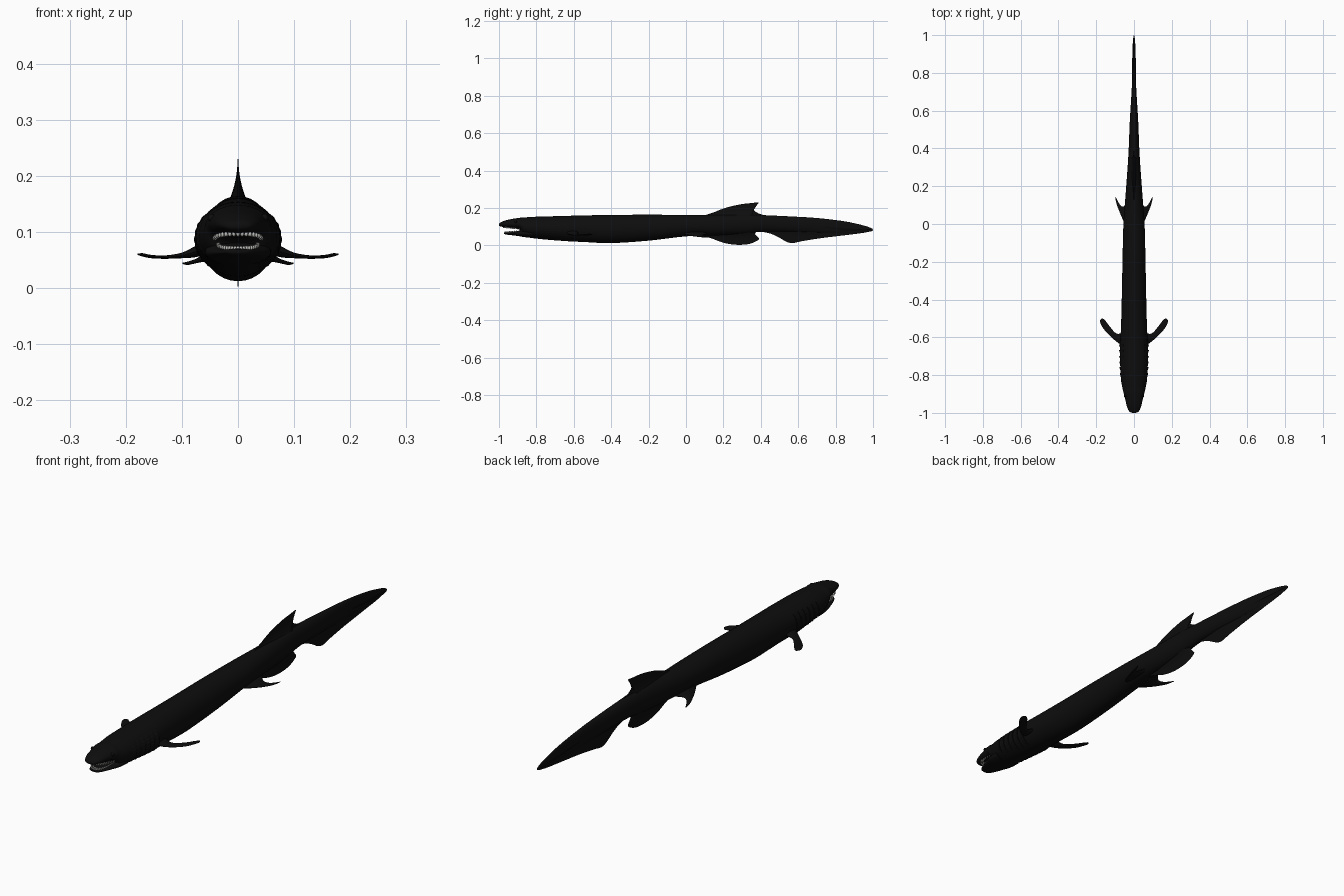
import bpy, bmesh
from math import sin, cos, pi, radians
from mathutils import Vector

cube = bpy.data.objects.get("Cube")
if cube:
    bpy.data.objects.remove(cube, do_unlink=True)


def material(name, rgb, rough):
    mat = bpy.data.materials.new(name)
    mat.use_nodes = True
    mat.diffuse_color = (*rgb, 1)
    node = mat.node_tree.nodes["Principled BSDF"]
    node.inputs["Base Color"].default_value = (*rgb, 1)
    node.inputs["Roughness"].default_value = rough
    return mat


SKIN = material("black skin", (.004, .004, .004), .8)
IVORY = material("pale teeth", (.5, .5, .48), .5)


def finish(name, bm, mat, angle=50):
    bmesh.ops.recalc_face_normals(bm, faces=bm.faces)
    mesh = bpy.data.meshes.new(name)
    bm.to_mesh(mesh)
    bm.free()
    mesh.materials.append(mat)
    obj = bpy.data.objects.new(name, mesh)
    bpy.context.collection.objects.link(obj)
    bpy.ops.object.select_all(action='DESELECT')
    bpy.context.view_layer.objects.active = obj
    obj.select_set(True)
    bpy.ops.object.shade_smooth_by_angle(angle=radians(angle))
    return obj


def spline(rows, steps=5):
    """Smooth curve through rows of any number of columns."""
    pts = [Vector(r) for r in rows]
    pts = [pts[0]] + pts + [pts[-1]]
    out = []
    for a, b, c, d in zip(pts, pts[1:], pts[2:], pts[3:]):
        for i in range(steps):
            t = i / steps
            out.append(b + (c - a) * (t / 2) + (a * 2 - b * 5 + c * 4 - d) * (t * t / 2)
                       + (b * 3 - a - c * 3 + d) * (t ** 3 / 2))
    return out + [pts[-1]]


def loft(name, rings, mat=SKIN, angle=50):
    bm = bmesh.new()
    loops = [[bm.verts.new(p) for p in ring] for ring in rings]
    n = len(loops[0])
    for a, b in zip(loops, loops[1:]):
        for i in range(n):
            j = (i + 1) % n
            bm.faces.new((a[i], a[j], b[j], b[i]))
    bm.faces.new(loops[0])
    bm.faces.new(loops[-1])
    return finish(name, bm, mat, angle)


def skin_point(row, a, scale=1.0):
    """Point at angle a on an egg-shaped section (y, half width, top, bottom)."""
    y, w, top, low = row
    mid = low + (top - low) * .48
    h = top - mid if sin(a) > 0 else mid - low
    return Vector((w * cos(a) * scale, y, mid + h * sin(a) * scale))


def tube(name, rows):
    return loft(name, [[skin_point(r, 2 * pi * i / 32) for i in range(32)] for r in rows])


# Body with upper jaw, and the lower jaw below the open mouth
body = spline([
    (-1, .008, .115, .106), (-.992, .025, .122, .101), (-.965, .038, .133, .096),
    (-.93, .046, .141, .09), (-.89, .056, .147, .084), (-.865, .062, .149, .05),
    (-.8, .071, .153, .036), (-.65, .074, .157, .023), (-.55, .069, .16, .018),
    (-.4, .065, .162, .012), (-.2, .061, .164, .025), (0, .056, .162, .048),
    (.15, .045, .163, .052), (.3, .034, .166, .06), (.4, .028, .162, .072),
    (.55, .022, .155, .072), (.7, .013, .146, .068), (.85, .006, .128, .066),
    (.95, .004, .106, .069), (.99, .003, .092, .075), (1, .001, .084, .08)])
tube("body", body)
tube("lower_jaw", spline([
    (-.972, .008, .069, .062), (-.965, .022, .071, .058), (-.94, .035, .072, .055),
    (-.9, .048, .077, .05), (-.865, .058, .085, .044), (-.82, .06, .09, .04)]))


# Ruffled gill collars on both flanks
def gill(name, y, side):
    def at(where):
        return min(body, key=lambda r: abs(r[0] - where))
    base = at(y)
    rings = []
    for i in range(41):
        a = radians(-60 + 100 * i / 40)
        flare = 1.015 + .04 * sin(pi * i / 40) + .01 * sin(i * 1.4)
        ring = []
        for dy, s in ((-.012, .97), (.008, flare), (.012, flare), (.012, .95)):
            p = skin_point(base, a, s)
            ring.append((p.x * side, y + dy, p.z))
        rings.append(ring)
    loft(name, rings)


for side, word in ((1, "left"), (-1, "right")):
    for k in range(6):
        gill(f"{word}_gill_{k + 1}", -.8 + .03 * k, side)


# Upright fins: rows are root y, root z, edge y, edge z
def median_fin(name, rows, thick):
    rings = []
    path = spline(rows)
    for i, (ry, rz, ty, tz) in enumerate(path):
        bulge = thick * sin(pi * i / (len(path) - 1)) ** .6
        side = []
        for k in range(9):
            v = k / 8
            side.append((bulge * (1 - v) ** 2 + .0007, ry + (ty - ry) * v, rz + (tz - rz) * v))
        rings.append(side + [(-x, y, z) for x, y, z in reversed(side)])
    loft(name, rings)


median_fin("dorsal_fin", [
    (.09, .14, .1, .16), (.15, .14, .15, .177), (.2, .14, .21, .2), (.25, .14, .29, .219),
    (.29, .14, .35, .226), (.32, .14, .388, .229), (.34, .14, .372, .212),
    (.35, .14, .362, .192), (.37, .14, .385, .172), (.4, .14, .43, .158)], .022)
median_fin("anal_fin", [
    (.08, .08, .09, .052), (.14, .08, .14, .036), (.19, .08, .2, .014), (.25, .08, .27, .003),
    (.3, .08, .34, .008), (.33, .08, .387, .029), (.34, .09, .385, .043),
    (.35, .09, .37, .055), (.37, .09, .375, .07), (.4, .09, .4, .076)], .02)
median_fin("tail_fin", [
    (.38, .1, .38, .075), (.44, .1, .44, .066), (.49, .1, .49, .046), (.53, .1, .535, .02),
    (.57, .1, .57, .012), (.62, .1, .62, .022), (.72, .1, .72, .038), (.85, .09, .85, .054),
    (.95, .085, .95, .067), (.995, .083, .997, .079)], .012)


# Paired fins: rows are x, leading y, trailing y, z, half thickness
def paired_fin(name, rows, side):
    rings = []
    for x, lead, trail, z, t in spline(rows, 4):
        rings.append([(x * side, (lead + trail) / 2 - (trail - lead) / 2 * cos(a), z + t * sin(a))
                      for a in (2 * pi * i / 16 for i in range(16))])
    loft(name, rings)


PECTORAL = [(.045, -.65, -.555, .075, .012), (.075, -.635, -.58, .065, .01),
            (.1, -.617, -.575, .058, .005), (.13, -.59, -.54, .055, .003),
            (.155, -.563, -.508, .056, .003), (.17, -.541, -.5, .059, .003),
            (.179, -.522, -.51, .06, .001)]
PELVIC = [(.03, -.03, .12, .066, .012), (.055, .015, .092, .056, .008),
          (.075, .06, .103, .048, .004), (.09, .1, .13, .044, .003),
          (.099, .134, .146, .044, .001)]
for side, word in ((1, "left"), (-1, "right")):
    paired_fin(word + "_pectoral_fin", PECTORAL, side)
    paired_fin(word + "_pelvic_fin", PELVIC, side)


# Small eyes on the sides of the head
for side, word in ((1, "left"), (-1, "right")):
    bm = bmesh.new()
    bmesh.ops.create_uvsphere(bm, u_segments=12, v_segments=8, radius=.007)
    bmesh.ops.translate(bm, verts=bm.verts, vec=(.047 * side, -.91, .125))
    finish(word + "_eye", bm, SKIN)


# Rows of rounded teeth along both jaws
def teeth(name, count, half, z_mid, z_end, y_front, size):
    bm = bmesh.new()
    for row in range(2):
        for i in range(count):
            t = 2 * i / (count - 1) - 1
            r = size * (1.25 - .5 * abs(t))
            made = bmesh.ops.create_uvsphere(bm, u_segments=8, v_segments=6, radius=r)["verts"]
            bmesh.ops.scale(bm, verts=made, vec=(.8, .8, 1.2))
            z = z_mid + (z_end - z_mid) * t * t
            bmesh.ops.translate(bm, verts=made, vec=(
                half * sin(t * pi / 2) * (1 - .08 * row), y_front + .075 * t * t + .01 * row, z))
    finish(name, bm, IVORY)


teeth("upper_teeth", 19, .043, .097, .088, -.975, .0036)
teeth("lower_teeth", 23, .037, .07, .078, -.967, .0032)
